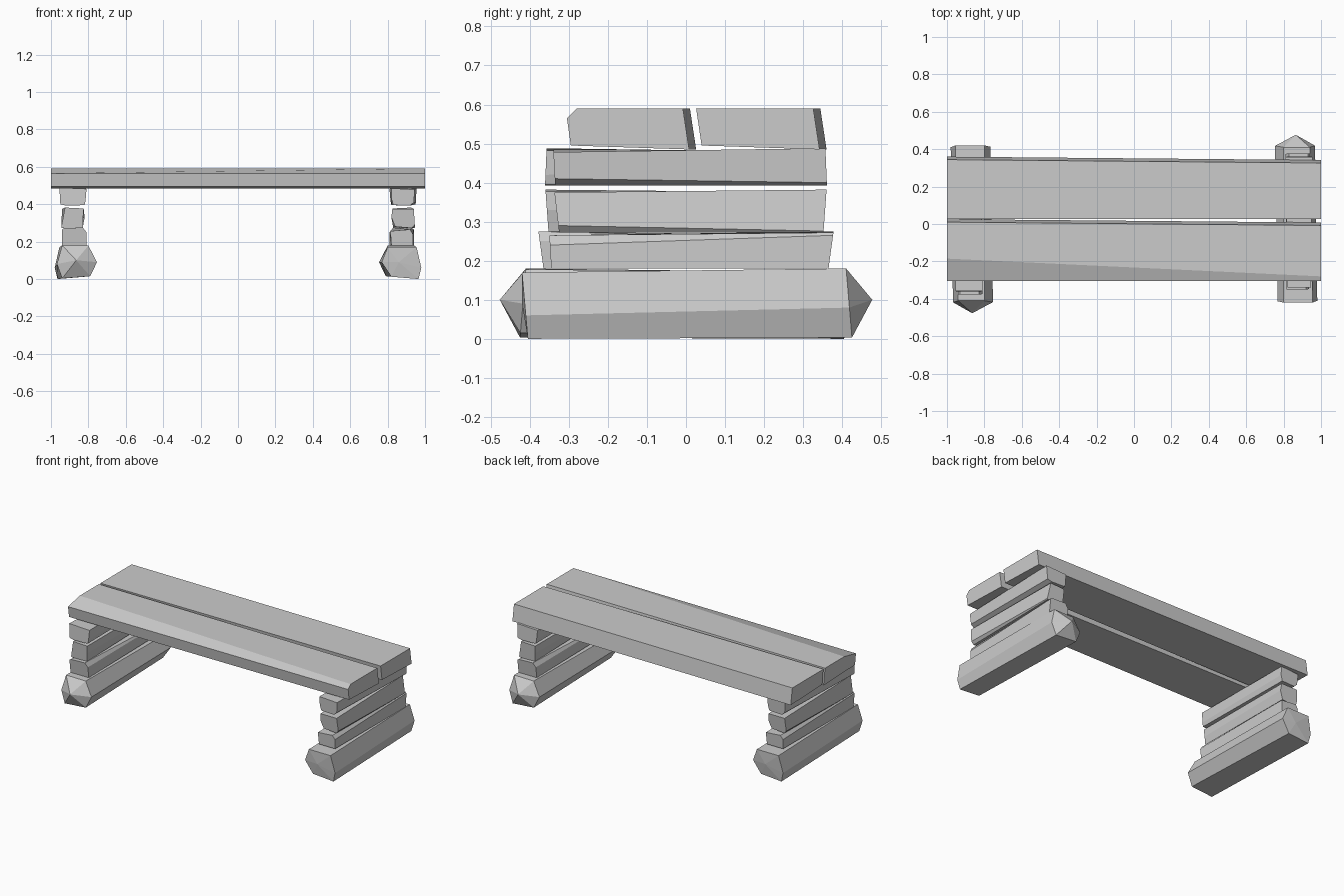
import bpy
import bmesh
from math import pi
from mathutils import Vector

cube = bpy.data.objects.get("Cube")
if cube:
    bpy.data.objects.remove(cube, do_unlink=True)

stone = bpy.data.materials.new("plain grey")
stone.use_nodes = True
stone.diffuse_color = (0.6, 0.6, 0.6, 1)
stone.node_tree.nodes["Principled BSDF"].inputs["Base Color"].default_value = (0.6, 0.6, 0.6, 1)


def cap(bm, ring, tip):
    """Close a ring with one flat face, or with a pointed fan when a tip is given."""
    if tip is None:
        bm.faces.new(ring)
        return
    point = bm.verts.new(tip)
    for a, b in zip(ring, ring[1:] + ring[:1]):
        bm.faces.new((a, b, point))


def loft(name, start, end, start_tip=None, end_tip=None):
    """Join two matching outlines with flat sides and close both ends."""
    bm = bmesh.new()
    first = [bm.verts.new(p) for p in start]
    last = [bm.verts.new(p) for p in end]
    count = len(first)
    for i in range(count):
        j = (i + 1) % count
        bm.faces.new((first[i], first[j], last[j], last[i]))
    cap(bm, first[::-1], start_tip)
    cap(bm, last, end_tip)
    bmesh.ops.recalc_face_normals(bm, faces=bm.faces)
    mesh = bpy.data.meshes.new(name)
    bm.to_mesh(mesh)
    bm.free()
    mesh.materials.append(stone)
    obj = bpy.data.objects.new(name, mesh)
    bpy.context.collection.objects.link(obj)
    return obj


def beam_end(outline, low_y, high_y):
    """Stand an x-z outline upright, leaning from low_y at its foot to high_y at its top."""
    foot = min(z for x, z in outline)
    height = max(z for x, z in outline) - foot
    return [Vector((x, low_y + (high_y - low_y) * (z - foot) / height, z)) for x, z in outline]


def support(part, front, back, front_y, back_y, front_tip=None, back_tip=None):
    """Build a support beam on the left and turn a copy half round for the right."""
    left = loft("left_" + part, beam_end(front, *front_y), beam_end(back, *back_y),
                front_tip, back_tip)
    right = bpy.data.objects.new("right_" + part, left.data)
    right.rotation_euler.z = pi
    bpy.context.collection.objects.link(right)


def plank(name, right_end, left_end):
    """Build a seat plank from its two y-z end outlines."""
    loft(name, [(-1, y, z) for y, z in right_end], [(1, y, z) for y, z in left_end])


# Six-sided foot beams with a pointed outer end
support("foot_beam",
        [(.965, 0), (.98, .06), (.955, .17), (.8, .17), (.768, .09), (.82, .012)],
        [(.94, .003), (.968, .08), (.94, .18), (.8, .178), (.754, .09), (.79, .015)],
        (-.405, -.42), (.425, .41), (.86, -.42, .09), (.865, .477, .1))

# Three rough beams stacked on each foot
support("lower_beam",
        [(.82, .18), (.935, .18), (.935, .24), (.92, .265), (.815, .256), (.815, .25)],
        [(.81, .18), (.94, .18), (.94, .265), (.93, .272), (.83, .275), (.81, .25)],
        (-.345, -.35), (.365, .378))
support("middle_beam",
        [(.84, .28), (.93, .272), (.945, .29), (.94, .375), (.825, .375), (.82, .33)],
        [(.83, .275), (.94, .272), (.945, .276), (.925, .382), (.825, .377), (.828, .33)],
        (-.325, -.337), (.352, .36))
support("upper_beam",
        [(.83, .395), (.92, .392), (.94, .41), (.945, .478), (.82, .485), (.82, .43)],
        [(.82, .395), (.92, .392), (.95, .4), (.955, .488), (.81, .482), (.815, .42)],
        (-.335, -.34), (.361, .357))

# Two seat planks, the front one with a tapering bevel
plank("front_plank",
      [(-.295, .495), (-.305, .565), (-.185, .59), (.01, .59), (.026, .485)],
      [(-.295, .495), (-.305, .565), (-.28, .59), (-.008, .59), (.008, .485)])
plank("back_plank",
      [(.04, .495), (.026, .59), (.344, .59), (.36, .485)],
      [(.04, .495), (.026, .59), (.326, .59), (.342, .485)])
